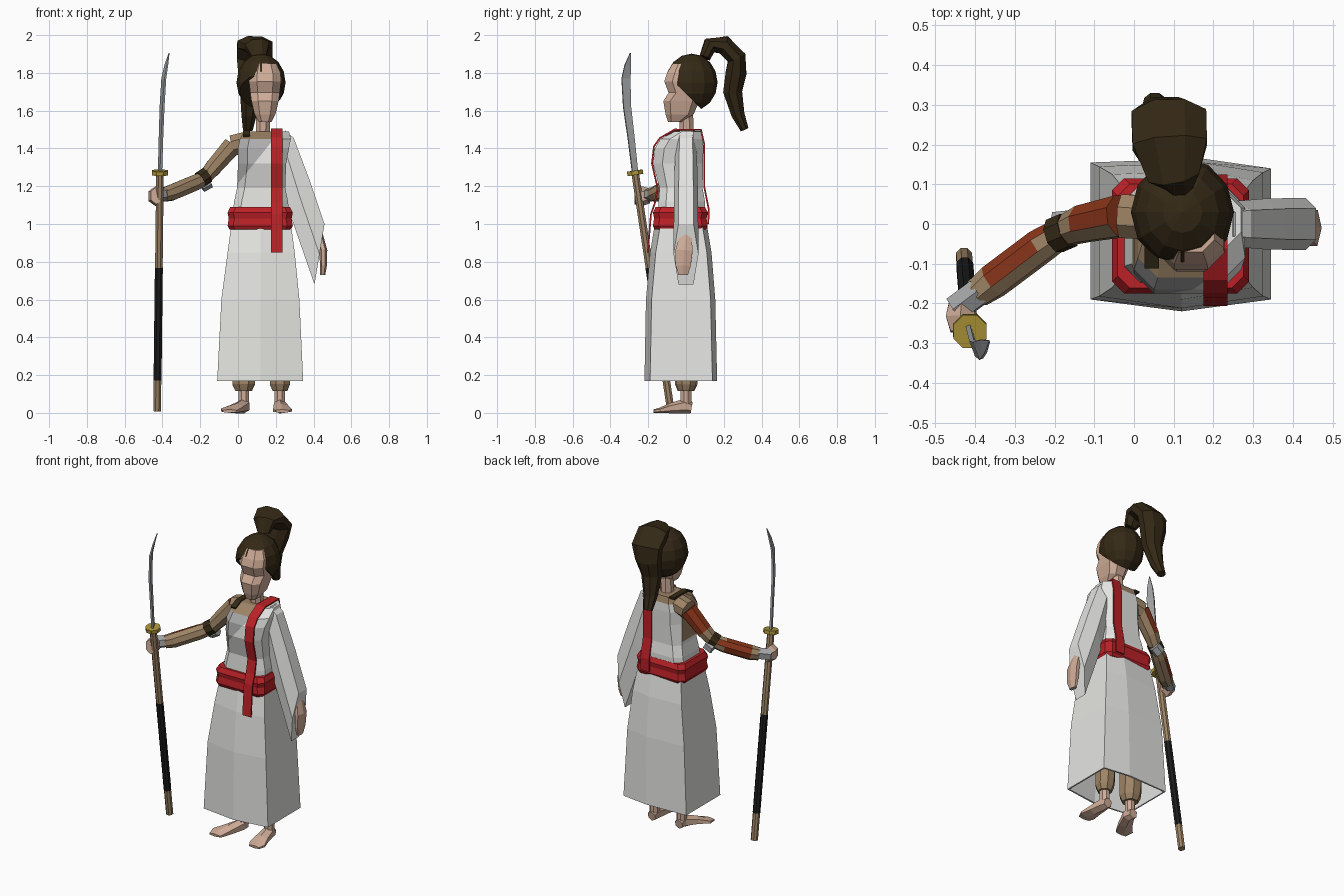
import bpy, bmesh, math
from mathutils import Vector, Matrix

old = bpy.data.objects.get("Cube")
if old:
    bpy.data.objects.remove(old)


def material(name, r, g, b):
    m = bpy.data.materials.new(name)
    m.use_nodes = True
    m.diffuse_color = (r, g, b, 1)
    m.node_tree.nodes["Principled BSDF"].inputs["Base Color"].default_value = (r, g, b, 1)
    return m


white = material("white cloth", .78, .78, .76)
grey = material("grey cloth", .42, .42, .42)
red = material("red cloth", .5, .015, .02)
tan = material("tan cloth", .34, .23, .13)
skin = material("skin", .62, .41, .31)
hair = material("dark brown", .035, .022, .008)
rust = material("rust lacquer", .25, .035, .01)
steel = material("steel", .36, .37, .38)
gold = material("gold", .42, .3, .04)
black = material("black wrap", .012, .012, .012)
X, Y = Vector((1, 0, 0)), Vector((0, 1, 0))


def finish(name, bm, *mats):
    bmesh.ops.recalc_face_normals(bm, faces=bm.faces)
    me = bpy.data.meshes.new(name)
    bm.to_mesh(me)
    bm.free()
    for m in mats:
        me.materials.append(m)
    ob = bpy.data.objects.new(name, me)
    bpy.context.collection.objects.link(ob)
    return ob


def skin_rings(rings, caps=True):
    """Bridge equal-length rings of points into a surface."""
    bm = bmesh.new()
    rows = [[bm.verts.new(p) for p in ring] for ring in rings]
    n = len(rows[0])
    for a, b in zip(rows, rows[1:]):
        for i in range(n):
            j = (i + 1) % n
            bm.faces.new((a[i], a[j], b[j], b[i]))
    if caps:
        bm.faces.new(rows[0])
        bm.faces.new(rows[-1])
    return bm


def tube(name, rows, mat, n=8, side=X):
    """Sweep a flat-sided section; each row is (point, half width, half height)."""
    pts = [Vector(r[0]) for r in rows]
    k = 1 / math.cos(math.pi / n)
    rings = []
    for i, (_, w, h) in enumerate(rows):
        t = (pts[min(i + 1, len(pts) - 1)] - pts[max(i - 1, 0)]).normalized()
        s = (side - t * side.dot(t)).normalized()
        u = t.cross(s)
        angles = [math.tau * (j + .5) / n for j in range(n)]
        rings.append([pts[i] + k * (s * w * math.cos(a) + u * h * math.sin(a)) for a in angles])
    return finish(name, skin_rings(rings), mat)


def rod(name, a, b, r, mat, n=8, side=X):
    return tube(name, [(a, r, r), (b, r, r)], mat, n, side)


def chamfered(z, x0, x1, y0, y1, c):
    return [(x0 + c, y0, z), (x1 - c, y0, z), (x1, y0 + c, z), (x1, y1 - c, z),
            (x1 - c, y1, z), (x0 + c, y1, z), (x0, y1 - c, z), (x0, y0 + c, z)]


def paint(ob, mat, rule):
    ob.data.materials.append(mat)
    for f in ob.data.polygons:
        if rule(f.center, f.normal):
            f.material_index = len(ob.data.materials) - 1


def shell(ob, depth, offset):
    m = ob.modifiers.new("thickness", "SOLIDIFY")
    m.thickness, m.offset = depth, offset


# Skirt: six sides, ridged front and back, open below
rings = []
for z, x0, x1, y0, y1 in [(.17, -.11, .345, -.22, .165), (.6, -.088, .325, -.212, .155),
                          (.85, -.055, .3, -.19, .135), (1, -.035, .28, -.165, .11)]:
    rings.append([(x0, y0 + .03, z), (.12, y0, z), (x1, y0 + .03, z),
                  (x1, y1 - .025, z), (.17, y1, z), (x0, y1 - .01, z)])
shell(finish("skirt", skin_rings(rings, False), white), .012, -1)

# Belt with two soft folds
belt = [(z, -.045 - b, .28 + b, -.165 - b, .105 + b, .03) for z, b in
        [(.97, 0), (.99, .01), (1.03, .004), (1.06, .01), (1.09, -.004)]]
finish("belt", skin_rings([chamfered(*r) for r in belt]), red)

# Torso with a wrapped robe that leaves the right shoulder bare
rows = [(1.05, -.03, .27, -.15, .1, .04), (1.12, -.02, .265, -.145, .1, .04),
        (1.19, -.005, .25, -.14, .088, .04), (1.32, .0, .255, -.175, .09, .05),
        (1.4, .0, .27, -.165, .092, .05), (1.45, .01, .28, -.135, .09, .05),
        (1.49, .03, .27, -.06, .08, .04)]
bm = skin_rings([chamfered(*r) for r in rows])
wrap_point, wrap_normal = Vector((.19, 0, 1.45)), Vector((-.78, 0, .63))
bmesh.ops.bisect_plane(bm, geom=bm.verts[:] + bm.edges[:] + bm.faces[:],
                       plane_co=wrap_point, plane_no=wrap_normal)
torso = finish("torso", bm, white)
paint(torso, grey, lambda c, n: n.y < -.4 and c.z < 1.45 and (c - wrap_point).dot(wrap_normal) > 0)
paint(torso, tan, lambda c, n: (c.z > 1.45 and c.x < .17) or (n.x < -.8 and c.z > 1.22))

# Sash over the left shoulder
bm = bmesh.new()
path = [(-.202, .85), (-.186, 1.05), (-.165, 1.11), (-.15, 1.19), (-.18, 1.32), (-.17, 1.41),
        (-.138, 1.455), (-.06, 1.5), (.08, 1.5), (.097, 1.42), (.096, 1.2), (.12, 1.08), (.118, 1)]
pairs = [[bm.verts.new((x, y, z)) for x in (.175, .235)] for y, z in path]
for a, b in zip(pairs, pairs[1:]):
    bm.faces.new((a[0], a[1], b[1], b[0]))
shell(finish("sash", bm, red), .009, 0)

# Left sleeve: deep hanging cuff, six-sided section
rings = []
for ox, oz, ix, iz, b in [(.25, 1.495, .21, 1.4, .05), (.295, 1.455, .22, 1.28, .058),
                          (.38, 1.23, .28, 1.04, .064), (.458, 1, .405, .68, .066)]:
    mx, mz = (ox + ix) / 2, (oz + iz) / 2
    e = b * .6
    rings.append([(ox, -e, oz), (ox, e, oz), (mx, b, mz), (ix, e, iz), (ix, -e, iz), (mx, -b, mz)])
finish("left_sleeve", skin_rings(rings), white)
tube("left_hand", [((.43, 0, .95), .03, .015), ((.452, -.01, .86), .045, .018),
                   ((.452, -.015, .78), .04, .016), ((.448, -.015, .73), .025, .012)], skin, 6, Y)

# Right arm with lacquered guards on its upper and rear faces
def is_outer(c, n):
    return n.y + .7 * n.z > .3


shoulder, upper, elbow = (.05, .015, 1.435), (-.03, .02, 1.415), (-.18, -.02, 1.24)
rod("right_shoulder", shoulder, upper, .055, tan, 8, Y)
guard = tube("right_upper_arm", [(upper, .052, .05), ((-.13, .0, 1.3), .046, .044),
                                 (elbow, .036, .036)], tan, 8, Y)
paint(guard, rust, lambda c, n: is_outer(c, n) and c.x > -.12)
rod("elbow_strap", (-.165, -.015, 1.258), (-.2, -.03, 1.235), .043, hair, 8, Y)
rod("elbow_guard", (-.15, .005, 1.225), (-.195, .0, 1.2), .03, steel, 6, Y)
fore = tube("right_forearm", [(elbow, .036, .036), ((-.235, -.055, 1.215), .042, .042),
                              ((-.355, -.145, 1.165), .042, .042),
                              ((-.395, -.175, 1.155), .036, .036)], tan, 8, Y)
paint(fore, rust, lambda c, n: is_outer(c, n) and -.34 < c.x < -.23)
rod("wrist_guard", (-.39, -.17, 1.16), (-.45, -.215, 1.15), .033, steel, 6, Y)
tube("right_hand", [((-.435, -.195, 1.15), .03, .035), ((-.437, -.23, 1.147), .037, .045),
                    ((-.432, -.268, 1.15), .03, .04)], skin, 6)
tube("shoulder_strap", [((.045, -.11, 1.465), .018, .006), ((.045, -.06, 1.49), .018, .006),
                        ((.045, .08, 1.49), .018, .006)], hair, 4)

# Polearm: shaft sections, guard and curved blade
foot_end, top_end = Vector((-.428, -.08, .01)), Vector((-.413, -.27, 1.275))


def along(f):
    return foot_end.lerp(top_end, f)


for name, a, b, mat in [("shaft_foot", 0, .13, tan), ("shaft_wrap", .13, .6, black),
                        ("shaft_grip", .6, 1, tan)]:
    rod(name, along(a), along(b), .021 if mat == black else .02, mat)
rod("hand_guard", along(.988), along(1.006), .042, gold)
tube("blade", [(top_end, .016, .006), ((-.408, -.29, 1.45), .018, .006),
               ((-.402, -.312, 1.62), .021, .006), ((-.393, -.318, 1.77), .024, .005),
               ((-.38, -.308, 1.84), .018, .004), ((-.365, -.295, 1.905), .002, .002)],
     steel, 4, Vector((.35, -.94, 0)))

# Neck and head
rod("neck", (.13, .005, 1.46), (.135, .0, 1.6), .037, skin)
face = [(1.54, .035, -.095, -.02), (1.58, .055, -.108, .04), (1.65, .072, -.12, .07),
        (1.695, .078, -.092, .08), (1.755, .085, -.115, .09), (1.8, .082, -.1, .09),
        (1.85, .06, -.07, .08)]
finish("head", skin_rings([chamfered(z, .143 - w, .143 + w, f, b, w * .5)
                           for z, w, f, b in face]), skin)

# Hair cap cut along a slanted hairline
bm = bmesh.new()
bmesh.ops.create_uvsphere(bm, u_segments=12, v_segments=8, radius=1,
                          matrix=Matrix.Translation((.122, .03, 1.75)) @ Matrix.Diagonal((.13, .137, .152, 1)))
cut = bmesh.ops.bisect_plane(bm, geom=bm.verts[:] + bm.edges[:] + bm.faces[:],
                             plane_co=(0, -.1, 1.79), plane_no=(0, 1, 1), clear_inner=True)
bmesh.ops.holes_fill(bm, edges=[e for e in bm.edges if e.is_boundary])
finish("hair_cap", bm, hair)

# Ponytail, wide at the top and tapering
tube("ponytail", [((.115, .1, 1.88), .035, .03), ((.1, .125, 1.945), .065, .04),
                  ((.09, .2, 1.948), .094, .05), ((.088, .268, 1.88), .094, .05),
                  ((.08, .265, 1.8), .08, .055), ((.07, .247, 1.7), .06, .05),
                  ((.058, .275, 1.58), .04, .035), ((.052, .31, 1.5), .026, .022)], hair, 8)

# Trouser legs, ankles and bare feet; each foot turns towards its toe point
for name, x, r, toe in [("right", .03, .062, -.045), ("left", .222, .055, .235)]:
    tube(name + "_trouser", [((x, .01, .9), r, r), ((x, .005, .2), r, r), ((x, .0, .15), r * .95, r * .95),
                             ((x, .0, .115), r * .7, r * .7)], tan)
    rod(name + "_ankle", (x, .0, .13), (x, .0, .04), .028, skin)
    tube(name + "_foot", [((x, .03, .028), .025, .026), ((x, -.01, .035), .032, .034),
                          ((x * .5 + toe * .5, -.085, .024), .04, .023),
                          ((toe, -.14, .013), .05, .012), ((toe, -.172, .009), .036, .008)], skin, 6)
